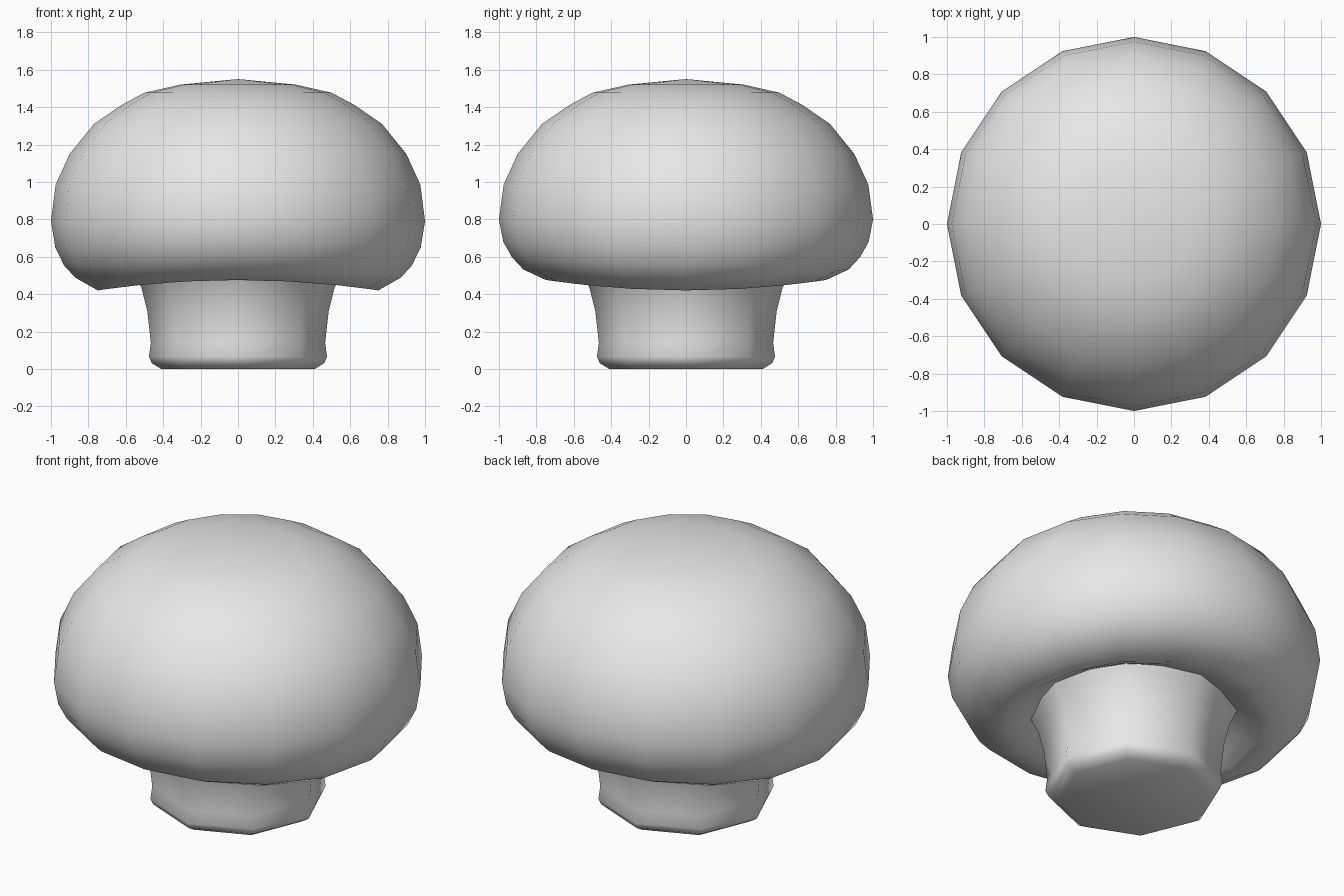
import bpy, bmesh, math

if "Cube" in bpy.data.objects:
    bpy.data.objects.remove(bpy.data.objects["Cube"])

# one shared matte grey
grey = bpy.data.materials.new("plain_grey")
grey.diffuse_color = (0.8, 0.8, 0.8, 1.0)
grey.use_nodes = True
grey.node_tree.nodes["Principled BSDF"].inputs["Base Color"].default_value = grey.diffuse_color


def lathe(name, sides, rings, start=None, end=None):
    """Loft rings of (radius, height, sway); sway dips the ring along x and lifts it along y."""
    bm = bmesh.new()
    loops = []
    for r, z, sway in rings:
        loop = []
        for i in range(sides):
            a = 2 * math.pi * i / sides
            loop.append(bm.verts.new((r * math.cos(a), r * math.sin(a),
                                      z - sway * math.cos(2 * a))))
        loops.append(loop)
    for low, high in zip(loops, loops[1:]):
        for i in range(sides):
            j = (i + 1) % sides
            bm.faces.new((low[i], low[j], high[j], high[i]))
    if start == "flat":
        bm.faces.new(list(reversed(loops[0])))
    if end is not None:
        tip = bm.verts.new((0, 0, end))
        for i in range(sides):
            bm.faces.new((loops[-1][i], loops[-1][(i + 1) % sides], tip))
    for f in bm.faces:
        f.smooth = True
    mesh = bpy.data.meshes.new(name)
    bm.to_mesh(mesh)
    bm.free()
    mesh.materials.append(grey)
    obj = bpy.data.objects.new(name, mesh)
    bpy.context.collection.objects.link(obj)
    return obj


# domed cap: hollow underside, wavy rim, rounded top
lathe("mushroom_cap", 16, [
    (0.50, 0.535, 0.0), (0.60, 0.485, 0.01), (0.67, 0.455, 0.02),
    (0.75, 0.448, 0.028), (0.87, 0.51, 0.022), (0.93, 0.575, 0.022),
    (0.977, 0.665, 0.015), (1.0, 0.795, 0.005), (0.975, 0.985, 0.0),
    (0.90, 1.15, 0.0), (0.77, 1.31, 0.0), (0.62, 1.413, 0.0),
    (0.50, 1.477, 0.0), (0.31, 1.52, 0.0)], end=1.55)

# flared eight-sided stem, its top tucked into the cap
lathe("mushroom_stem", 8, [
    (0.41, 0.0, 0.0), (0.46, 0.03, 0.0), (0.476, 0.065, 0.0),
    (0.466, 0.14, 0.0), (0.485, 0.31, 0.0), (0.515, 0.43, 0.0),
    (0.545, 0.49, 0.0), (0.57, 0.54, 0.0)], start="flat")
